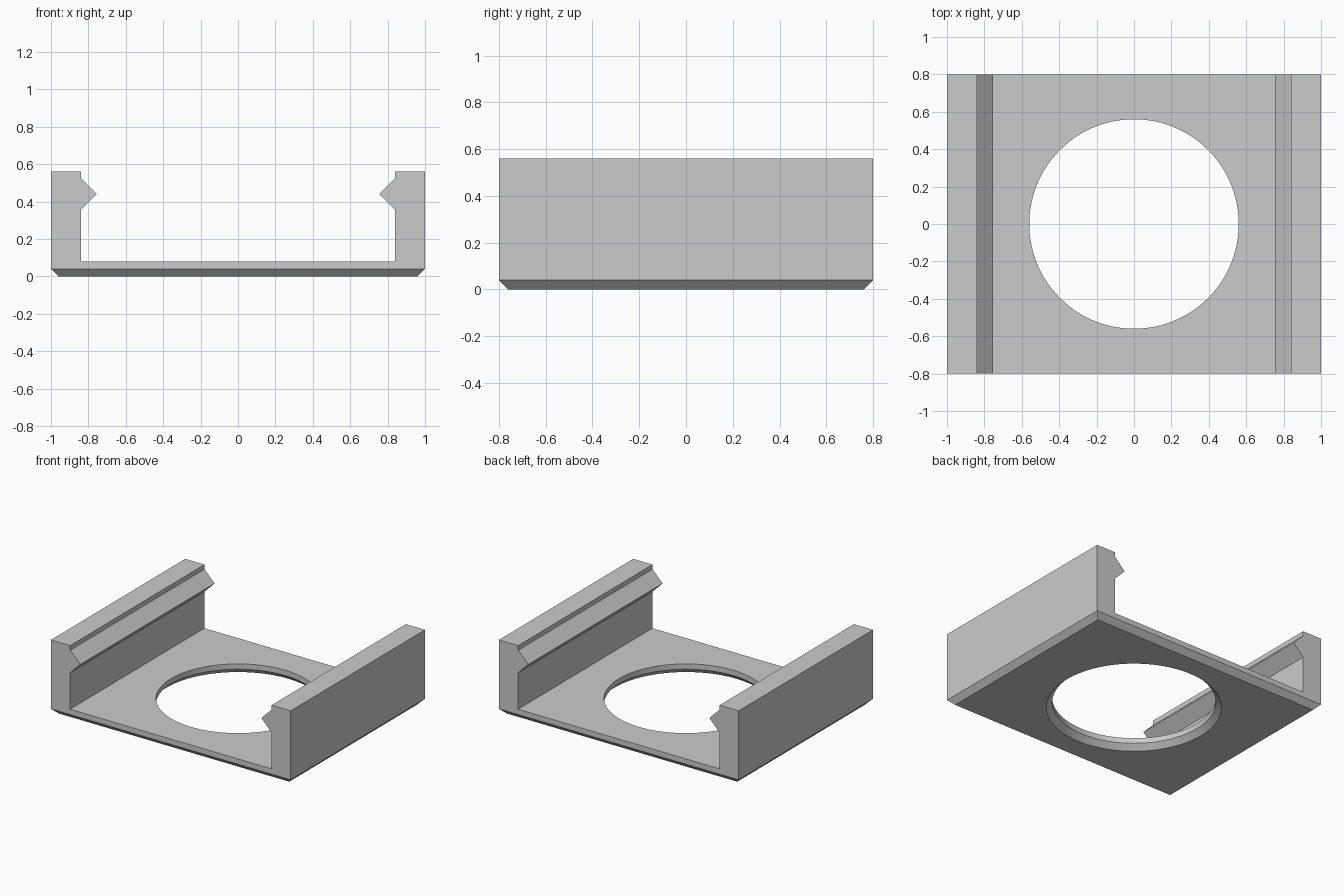
import bpy
import bmesh
import math

if "Cube" in bpy.data.objects:
    bpy.data.objects.remove(bpy.data.objects["Cube"], do_unlink=True)

DEPTH = 0.8      # half depth
CHAMFER = 0.04
HOLE = 0.56      # hole radius

grey = bpy.data.materials.new("plain grey")
grey.use_nodes = True
colour = (0.6, 0.6, 0.6, 1)
grey.diffuse_color = colour
grey.node_tree.nodes["Principled BSDF"].inputs["Base Color"].default_value = colour


def make_object(name, bm):
    bmesh.ops.recalc_face_normals(bm, faces=bm.faces)
    mesh = bpy.data.meshes.new(name)
    bm.to_mesh(mesh)
    bm.free()
    mesh.materials.append(grey)
    obj = bpy.data.objects.new(name, mesh)
    bpy.context.collection.objects.link(obj)
    return obj


# Channel bracket: half section with snap rib, mirrored and extruded front to back
half = [(1, 0), (1, 0.56), (0.84, 0.56), (0.84, 0.525),
        (0.755, 0.44), (0.84, 0.355), (0.84, 0.08)]
section = half + [(-x, z) for x, z in reversed(half)]
bm = bmesh.new()
face = bm.faces.new([bm.verts.new((x, -DEPTH, z)) for x, z in section])
extruded = bmesh.ops.extrude_face_region(bm, geom=[face])
new_verts = [g for g in extruded["geom"] if isinstance(g, bmesh.types.BMVert)]
bmesh.ops.translate(bm, verts=new_verts, vec=(0, 2 * DEPTH, 0))
bmesh.ops.recalc_face_normals(bm, faces=bm.faces)

# Chamfer around the underside
bottom = [e for e in bm.edges if all(v.co.z < 0.001 for v in e.verts)]
bmesh.ops.bevel(bm, geom=bottom, offset=CHAMFER, segments=1,
                profile=0.5, affect='EDGES')
bracket = make_object("channel_bracket", bm)

# Round opening cutter, flared at the underside
bm = bmesh.new()
profile = [(HOLE + 2 * CHAMFER, -CHAMFER), (HOLE, CHAMFER), (HOLE, 0.2)]
rings = []
for radius, z in profile:
    ring = bmesh.ops.create_circle(bm, segments=96, radius=radius)["verts"]
    bmesh.ops.translate(bm, verts=ring, vec=(0, 0, z))
    rings.append(ring)
for low, high in zip(rings, rings[1:]):
    for i in range(len(low)):
        j = (i + 1) % len(low)
        bm.faces.new((low[i], low[j], high[j], high[i]))
bm.faces.new(rings[0])
bm.faces.new(rings[-1])
cutter = make_object("opening_cutter", bm)
cutter.hide_render = True
cutter.hide_viewport = True

cut = bracket.modifiers.new("round opening", 'BOOLEAN')
cut.operation = 'DIFFERENCE'
cut.solver = 'EXACT'
cut.object = cutter

# Apply the cut, then smooth only the round walls
bpy.context.view_layer.objects.active = bracket
bracket.select_set(True)
bpy.ops.object.modifier_apply(modifier=cut.name)
bpy.data.objects.remove(cutter, do_unlink=True)
bpy.ops.object.shade_smooth_by_angle(angle=math.radians(30))
